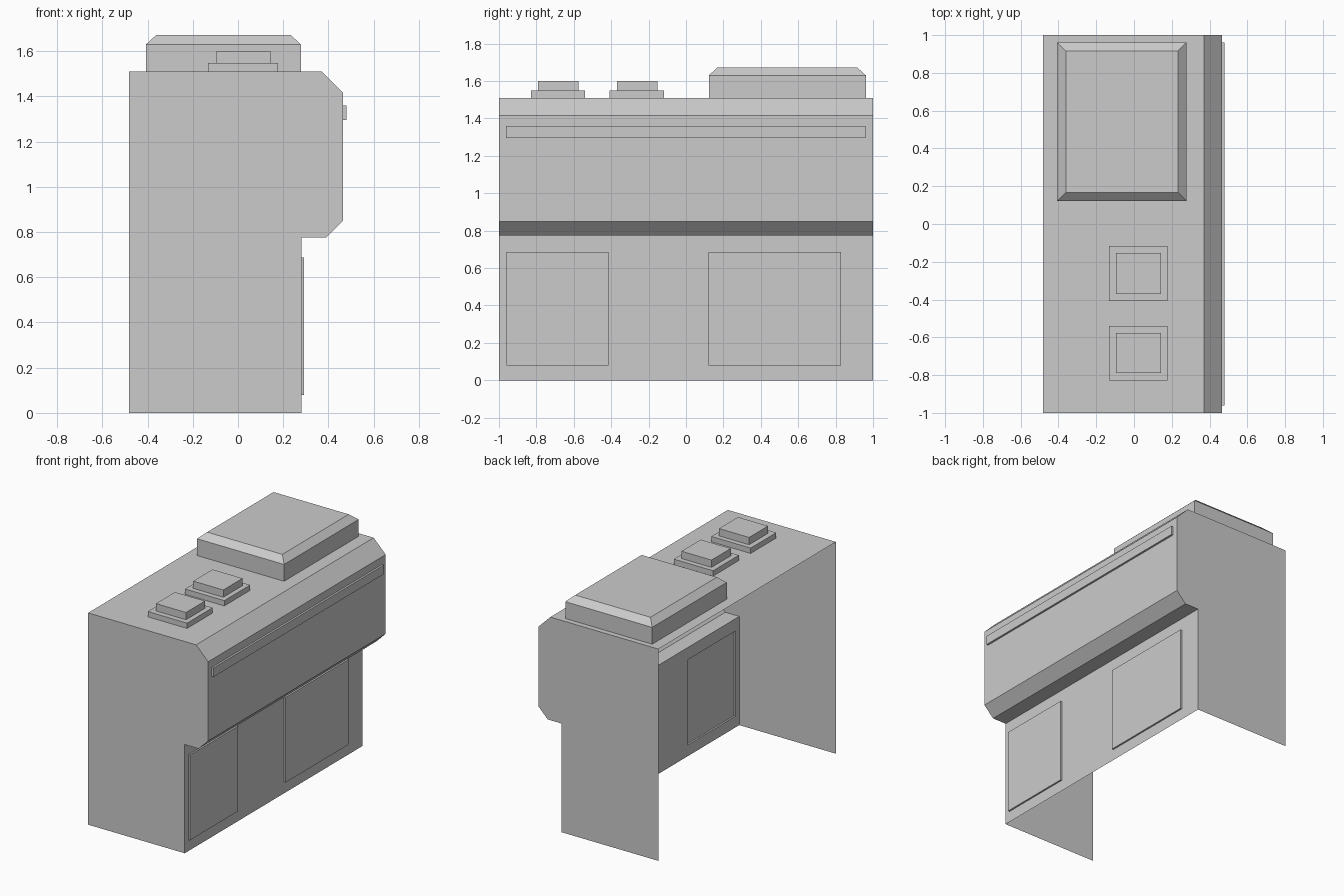
import bpy, bmesh

if "Cube" in bpy.data.objects:
    bpy.data.objects.remove(bpy.data.objects["Cube"])


def make_object(name, bm):
    bmesh.ops.recalc_face_normals(bm, faces=bm.faces)
    mesh = bpy.data.meshes.new(name)
    bm.to_mesh(mesh)
    bm.free()
    ob = bpy.data.objects.new(name, mesh)
    bpy.context.collection.objects.link(ob)
    return ob


def block(name, x, y, z, bevel_side=0.0, bevel_height=0.0):
    """Box between the given ranges, optionally topped by a sloped rim."""
    bm = bmesh.new()
    levels = [(z[0], 0), (z[1] - bevel_height, 0)]
    if bevel_height:
        levels.append((z[1], bevel_side))
    rings = [[bm.verts.new(p) for p in ((x[0] + i, y[0] + i, h), (x[1] - i, y[0] + i, h),
                                        (x[1] - i, y[1] - i, h), (x[0] + i, y[1] - i, h))]
             for h, i in levels]
    bm.faces.new(rings[0])
    bm.faces.new(rings[-1])
    for a, b in zip(rings, rings[1:]):
        for k in range(4):
            n = (k + 1) % 4
            bm.faces.new((a[k], a[n], b[n], b[k]))
    return make_object(name, bm)


# Cabinet body: side profile (x, z) extruded along y
BACK = -0.482
profile = [(BACK, 0), (0.28, 0), (0.28, 0.775), (0.39, 0.775), (0.465, 0.85),
           (0.465, 1.415), (0.37, 1.51), (BACK, 1.51)]
bm = bmesh.new()
side = bm.faces.new([bm.verts.new((x, -1, z)) for x, z in profile])
ext = bmesh.ops.extrude_face_region(bm, geom=[side], use_keep_orig=True)
bmesh.ops.translate(bm, vec=(0, 2, 0),
                    verts=[g for g in ext["geom"] if isinstance(g, bmesh.types.BMVert)])
body = make_object("cabinet_body", bm)

# Raised details, each sunk a little into the body so the skins merge
details = [block("top_hatch", (-0.407, 0.278), (0.122, 0.962), (1.45, 1.672), 0.046, 0.042),
           block("front_rail", (0.42, 0.479), (-0.962, 0.96), (1.295, 1.36))]
for y0, y1 in ((-0.96, -0.415), (0.12, 0.83)):
    details.append(block("door_panel", (0.22, 0.292), (y0, y1), (0.08, 0.687)))
for y0, y1 in ((-0.828, -0.54), (-0.408, -0.117)):
    details.append(block("button_base", (-0.132, 0.178), (y0, y1), (1.45, 1.548)))
    details.append(block("button_cap", (-0.094, 0.143), (y0 + 0.038, y1 - 0.036), (1.47, 1.6)))

for part in details:
    mod = body.modifiers.new(part.name, "BOOLEAN")
    mod.operation = "UNION"
    mod.solver = "EXACT"
    mod.object = part

bpy.context.view_layer.update()
graph = bpy.context.evaluated_depsgraph_get()
merged = bpy.data.meshes.new_from_object(body.evaluated_get(graph))
body.modifiers.clear()
body.data = merged
for part in details:
    bpy.data.objects.remove(part)

# Open the back and the underside
bm = bmesh.new()
bm.from_mesh(merged)
open_faces = [f for f in bm.faces
              if all(abs(v.co.x - BACK) < 1e-4 for v in f.verts)
              or all(abs(v.co.z) < 1e-4 for v in f.verts)]
bmesh.ops.delete(bm, geom=open_faces, context="FACES")
bm.to_mesh(merged)
bm.free()
